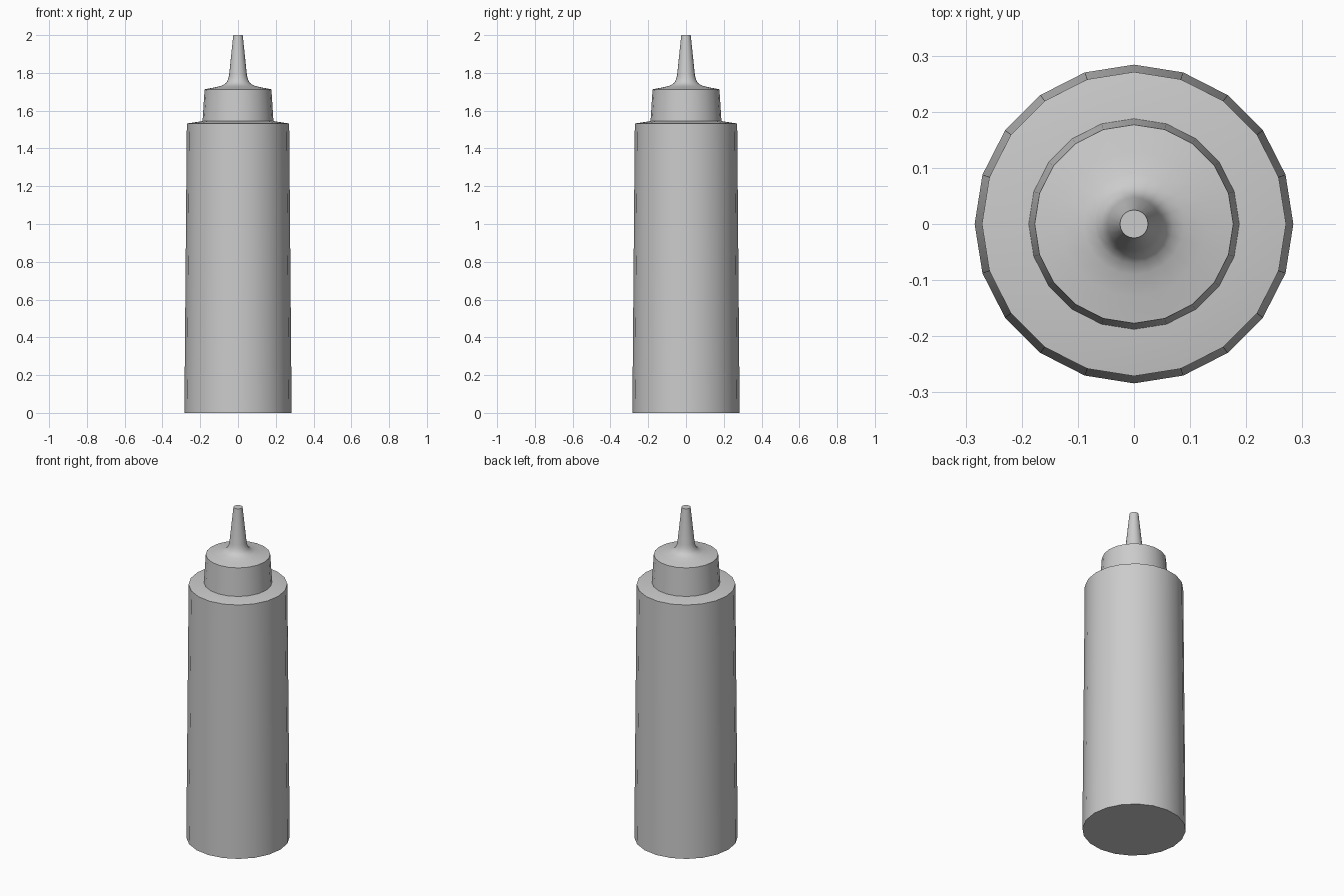
import bpy, math

if "Cube" in bpy.data.objects:
    bpy.data.objects.remove(bpy.data.objects["Cube"])

SIDES = 20


def lathe(name, profile):
    """Spin (radius, z) points around the z axis and cap both ends."""
    verts, faces = [], []
    for r, z in profile:
        for i in range(SIDES):
            a = 2 * math.pi * i / SIDES
            verts.append((r * math.cos(a), r * math.sin(a), z))
    for k in range(len(profile) - 1):
        for i in range(SIDES):
            j = (i + 1) % SIDES
            a, b = k * SIDES, (k + 1) * SIDES
            faces.append((a + i, a + j, b + j, b + i))
    faces.append(tuple(reversed(range(SIDES))))
    last = (len(profile) - 1) * SIDES
    faces.append(tuple(range(last, last + SIDES)))
    mesh = bpy.data.meshes.new(name)
    mesh.from_pydata(verts, [], faces)
    obj = bpy.data.objects.new(name, mesh)
    bpy.context.collection.objects.link(obj)
    bpy.ops.object.select_all(action='DESELECT')
    obj.select_set(True)
    bpy.context.view_layer.objects.active = obj
    bpy.ops.object.shade_smooth_by_angle(angle=math.radians(40))
    return obj


# tapered bottle with a gently sloped shoulder
lathe("bottle_body", [(0.284, 0), (0.271, 1.532), (0.18, 1.546)])

# screw cap flowing into the pointed nozzle
lathe("cap_and_nozzle", [
    (0.188, 1.54), (0.177, 1.713), (0.13, 1.722), (0.09, 1.731),
    (0.070, 1.741), (0.058, 1.754), (0.051, 1.772), (0.047, 1.79),
    (0.025, 2.0)])
